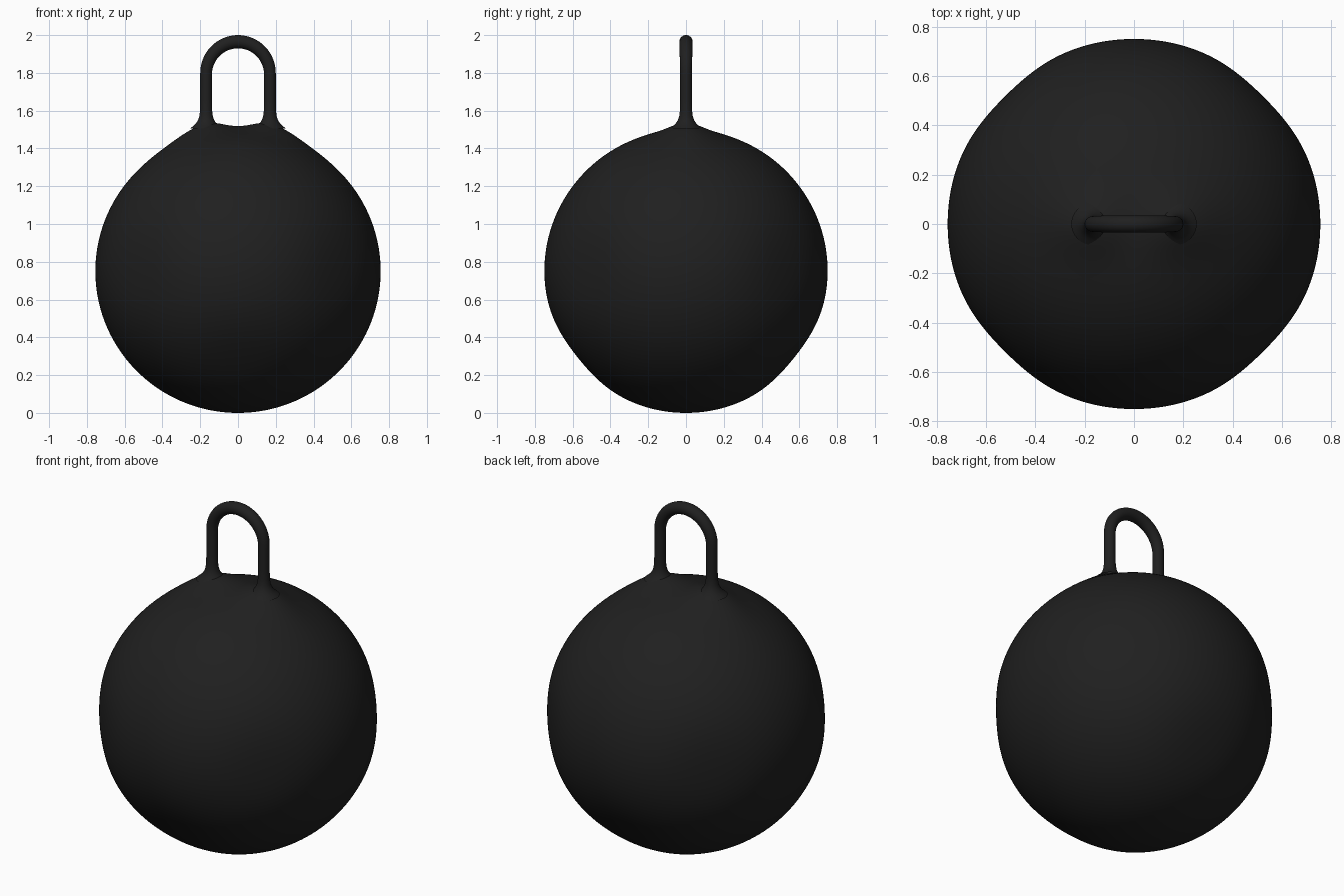
import bpy, bmesh, math
from mathutils import Vector

if "Cube" in bpy.data.objects:
    bpy.data.objects.remove(bpy.data.objects["Cube"])

R, LEG_X = 0.75, 0.169
mat = bpy.data.materials.new("black_rubber")
mat.diffuse_color = (0.014, 0.014, 0.014, 1)
mat.use_nodes = True
mat.node_tree.nodes["Principled BSDF"].inputs["Base Color"].default_value = mat.diffuse_color


def finish(bm, name):
    bmesh.ops.recalc_face_normals(bm, faces=bm.faces)
    for f in bm.faces:
        f.smooth = True
    me = bpy.data.meshes.new(name)
    bm.to_mesh(me)
    bm.free()
    me.materials.append(mat)
    ob = bpy.data.objects.new(name, me)
    bpy.context.collection.objects.link(ob)
    return ob


# Ball: sphere with slight flat spots and raised shoulders under the handle
flats = [Vector((a, b, 0)).normalized() for a in (-1, 1) for b in (-1, 1)]
flats += [Vector((0, b, -0.8)).normalized() for b in (-1, 1)]
bm = bmesh.new()
bmesh.ops.create_icosphere(bm, subdivisions=7, radius=R)
for v in bm.verts:
    n = v.co.normalized()
    dent = sum(0.017 * math.exp(-(n.angle(f) / 0.3) ** 2) for f in flats)
    p = n * (R - dent)
    p.x *= 1.007
    if p.z > 0:
        for s in (-1, 1):
            dx = p.x * s - LEG_X
            wx = 0.18 if dx > 0 else 0.13
            p.z += 0.05 * math.exp(-(dx / wx) ** 2 - (p.y / 0.13) ** 2)
    v.co = p + Vector((0, 0, R))
finish(bm, "ball")

# Handle: round tube swept along an arch, flaring where the legs meet the ball
leg = [(1.505, 0.085), (1.517, 0.07), (1.528, 0.058), (1.54, 0.049), (1.552, 0.042),
       (1.57, 0.036), (1.6, 0.032), (1.66, 0.031), (1.74, 0.031)]
rings = [(LEG_X, z, r, 0.0) for z, r in leg]
for i in range(33):
    a = math.pi * i / 32
    rings.append((LEG_X * math.cos(a), 1.795 + 0.17 * math.sin(a),
                  0.031 + 0.004 * math.sin(a), a))
rings += [(-LEG_X, z, r, math.pi) for z, r in reversed(leg)]
SIDES = 32
bm = bmesh.new()
loops = []
for x, z, r, a in rings:
    out = Vector((math.cos(a), 0, math.sin(a)))
    loop = []
    for k in range(SIDES):
        t = 2 * math.pi * k / SIDES
        loop.append(bm.verts.new(Vector((x, 0, z)) + out * r * math.cos(t)
                                 + Vector((0, r * math.sin(t), 0))))
    loops.append(loop)
for A, B in zip(loops, loops[1:]):
    for k in range(SIDES):
        j = (k + 1) % SIDES
        bm.faces.new((A[k], A[j], B[j], B[k]))
finish(bm, "handle")
